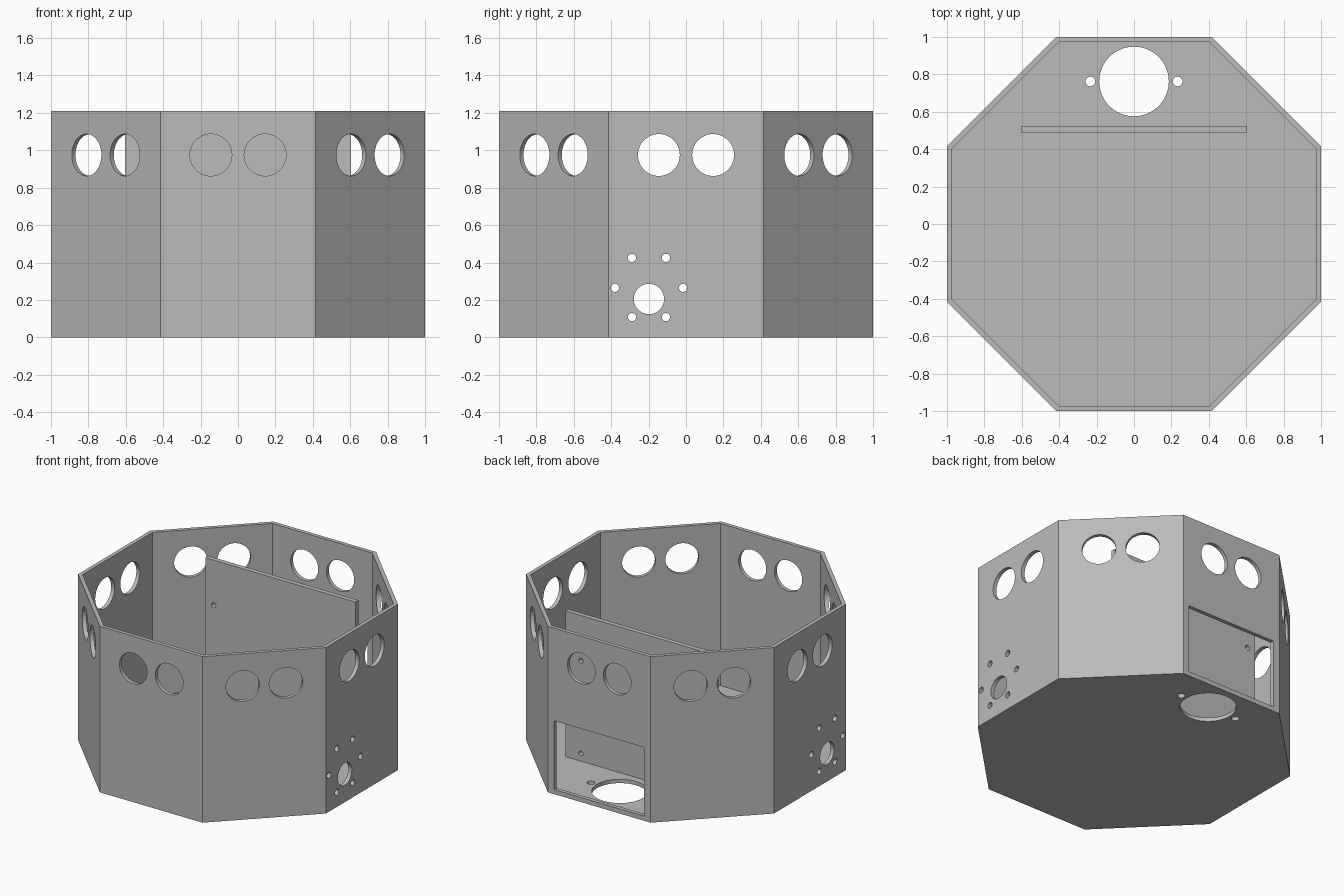
import bpy, bmesh, math
from mathutils import Matrix, Vector

if "Cube" in bpy.data.objects:
    bpy.data.objects.remove(bpy.data.objects["Cube"])

HEIGHT, WALL = 1.21, 0.028

grey = bpy.data.materials.new("light grey")
grey.diffuse_color = (0.5, 0.5, 0.5, 1)
grey.use_nodes = True
grey.node_tree.nodes["Principled BSDF"].inputs["Base Color"].default_value = grey.diffuse_color


def make_object(name, bm):
    bmesh.ops.recalc_face_normals(bm, faces=bm.faces)
    mesh = bpy.data.meshes.new(name)
    bm.to_mesh(mesh)
    bm.free()
    mesh.materials.append(grey)
    obj = bpy.data.objects.new(name, mesh)
    bpy.context.collection.objects.link(obj)
    return obj


def add_cylinder(bm, centre, axis, radius, depth=0.2, sides=48):
    turn = Vector(axis).to_track_quat('Z', 'Y').to_matrix().to_4x4()
    bmesh.ops.create_cone(bm, cap_ends=True, segments=sides, radius1=radius, radius2=radius,
                          depth=depth, matrix=Matrix.Translation(centre) @ turn)


def add_box(bm, low, high):
    low, high = Vector(low), Vector(high)
    matrix = Matrix.Translation((low + high) / 2) @ Matrix.Diagonal((high - low).to_4d())
    matrix[3][3] = 1
    bmesh.ops.create_cube(bm, size=1, matrix=matrix)


def cut(obj, bm):
    """Cut the holes in bm out of obj, then drop the cutter."""
    cutter = make_object("cutter", bm)
    cutter.hide_render = True
    mod = obj.modifiers.new("holes", 'BOOLEAN')
    mod.operation, mod.solver, mod.object = 'DIFFERENCE', 'EXACT', cutter
    graph = bpy.context.evaluated_depsgraph_get()
    result = bpy.data.meshes.new_from_object(obj.evaluated_get(graph))
    obj.modifiers.clear()
    obj.data = result
    bpy.data.objects.remove(cutter)
    bpy.ops.object.select_all(action='DESELECT')
    obj.select_set(True)
    bpy.context.view_layer.objects.active = obj
    bpy.ops.object.shade_smooth_by_angle(angle=math.radians(30))


# Open octagonal housing: outer wall, rim, inner wall and floor
bm = bmesh.new()
rings = []
for apothem, z in ((1, 0), (1, HEIGHT), (1 - WALL, HEIGHT), (1 - WALL, WALL)):
    r = apothem / math.cos(math.pi / 8)
    rings.append([bm.verts.new((r * math.cos((i + 0.5) * math.pi / 4),
                                r * math.sin((i + 0.5) * math.pi / 4), z)) for i in range(8)])
for a, b in zip(rings, rings[1:]):
    for i in range(8):
        j = (i + 1) % 8
        bm.faces.new((a[i], a[j], b[j], b[i]))
bm.faces.new(rings[0])
bm.faces.new(rings[-1])
housing = make_object("octagonal_housing", bm)

holes = bmesh.new()
# Pair of sensor holes near the top of every wall
for i in range(8):
    a = i * math.pi / 4
    out, side = Vector((math.cos(a), math.sin(a), 0)), Vector((-math.sin(a), math.cos(a), 0))
    for s in (-0.145, 0.145):
        add_cylinder(holes, out * 0.986 + side * s + Vector((0, 0, 0.975)), out, 0.112)
# Motor shaft and screw holes on the left and right walls
for x in (-0.986, 0.986):
    add_cylinder(holes, (x, -0.198, 0.205), (1, 0, 0), 0.081)
    for dy, z in ((0.091, 0.425), (0.182, 0.265), (0.091, 0.108)):
        for s in (-1, 1):
            add_cylinder(holes, (x, -0.198 + s * dy, z), (1, 0, 0), 0.022, sides=24)
# Round floor opening with two screw holes
add_cylinder(holes, (0, 0.762, 0), (0, 0, 1), 0.186, sides=64)
for x in (-0.233, 0.233):
    add_cylinder(holes, (x, 0.762, 0), (0, 0, 1), 0.026, sides=24)
# Rectangular opening in the back wall
add_box(holes, (-0.363, 0.955, 0.034), (0.363, 1.1, 0.535))
cut(housing, holes)

# Upright partition with screw holes near its corners
bm = bmesh.new()
add_box(bm, (-0.605, 0.49, WALL - 0.005), (0.605, 0.525, 1.09))
partition = make_object("partition", bm)
holes = bmesh.new()
for x in (-0.54, 0.48):
    for z in (0.085, 0.76):
        add_cylinder(holes, (x, 0.507, z), (0, 1, 0), 0.018, sides=24)
cut(partition, holes)
